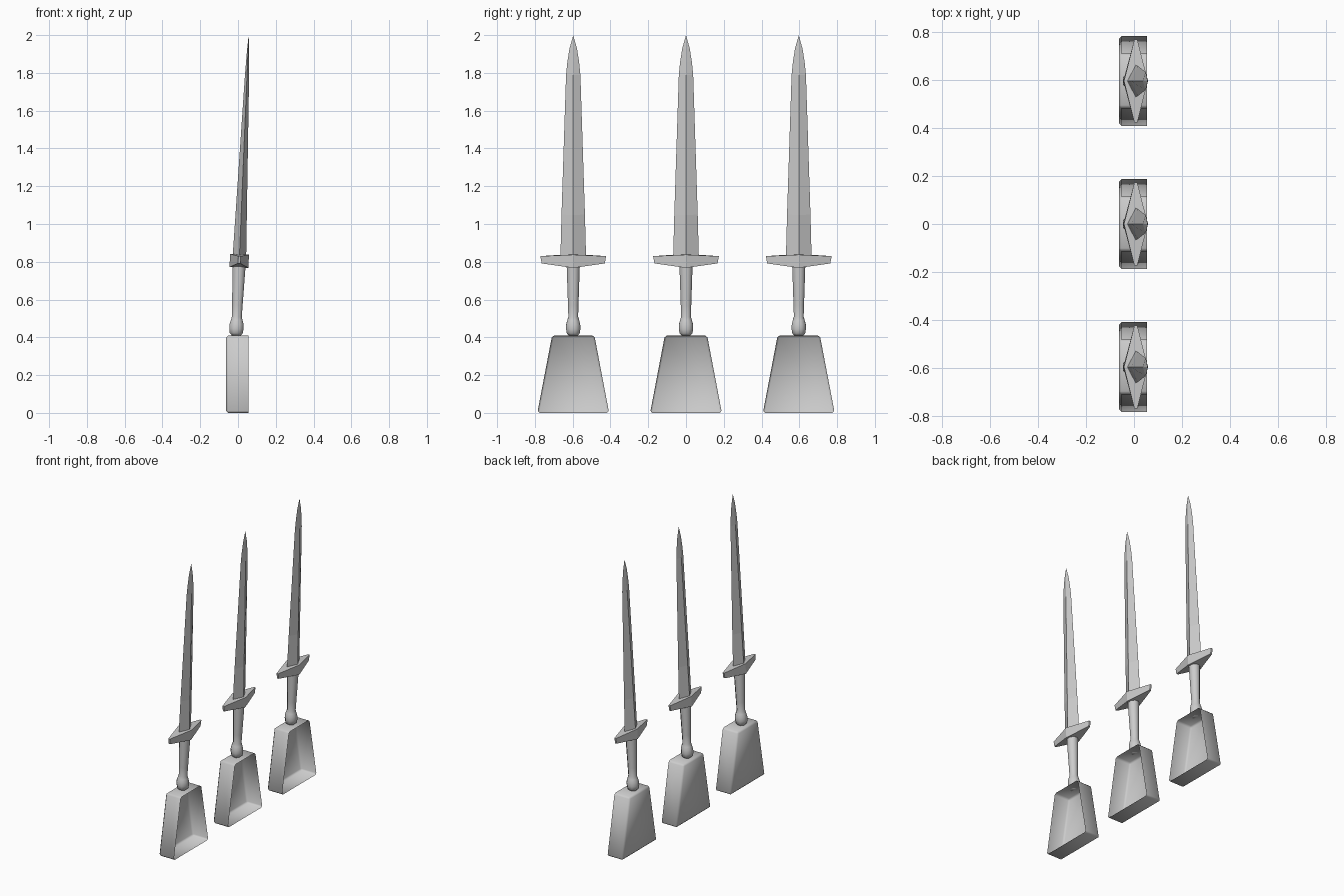
import bpy, bmesh, math
from mathutils import Matrix, Vector

cube = bpy.data.objects.get("Cube")
if cube:
    bpy.data.objects.remove(cube, do_unlink=True)

# One plain grey for everything
grey = bpy.data.materials.new("plain_grey")
grey.use_nodes = True
colour = (0.6, 0.6, 0.6, 1)
grey.diffuse_color = colour
grey.node_tree.nodes["Principled BSDF"].inputs["Base Color"].default_value = colour

# The sword leans slightly towards +x
LEAN = Matrix.Translation((-0.01, 0, 0.41)) @ Matrix.Rotation(math.radians(2.4), 4, 'Y')


def finish(bm, name, y, smooth, matrix=Matrix()):
    bmesh.ops.transform(bm, matrix=Matrix.Translation((0, y, 0)) @ matrix, verts=bm.verts)
    mesh = bpy.data.meshes.new(name)
    bm.to_mesh(mesh)
    bm.free()
    mesh.materials.append(grey)
    obj = bpy.data.objects.new(name, mesh)
    bpy.context.collection.objects.link(obj)
    bpy.ops.object.select_all(action='DESELECT')
    obj.select_set(True)
    bpy.context.view_layer.objects.active = obj
    if smooth:
        bpy.ops.object.shade_smooth_by_angle(angle=math.radians(smooth))


def loft(rings):
    """Skin a list of closed rings and cap both ends."""
    bm = bmesh.new()
    loops = [[bm.verts.new(p) for p in ring] for ring in rings]
    n = len(loops[0])
    for low, high in zip(loops, loops[1:]):
        for i in range(n):
            j = (i + 1) % n
            bm.faces.new((low[i], low[j], high[j], high[i]))
    bm.faces.new(loops[0][::-1])
    bm.faces.new(loops[-1])
    bmesh.ops.remove_doubles(bm, verts=bm.verts, dist=0.0002)
    bmesh.ops.recalc_face_normals(bm, faces=bm.faces)
    return bm


def trapezoid(x, low, high):
    return [(x, -low, 0), (x, low, 0), (x, high, 0.41), (x, -high, 0.41)]


def diamond(rx, ry, z):
    return [(rx, 0, z), (0, ry, z), (-rx, 0, z), (0, -ry, z)]


def scoop(y):
    # Tapered tray, open towards +x, with chamfered closed edges
    bm = loft([trapezoid(-0.063, 0.19, 0.112), trapezoid(0.055, 0.19, 0.112)])
    front = max(bm.faces, key=lambda f: f.calc_center_median().x)
    bmesh.ops.delete(bm, geom=[front], context='FACES_ONLY')
    edges = [e for e in bm.edges if not e.is_boundary]
    bmesh.ops.bevel(bm, geom=edges, offset=0.011, segments=1, affect='EDGES')
    finish(bm, "scoop", y, 60)


def handle(y):
    # Bulbous pommel running into a flared grip
    profile = [(0.025, 0), (0.037, 0.012), (0.041, 0.035), (0.04, 0.06),
               (0.034, 0.08), (0.028, 0.1), (0.03, 0.16), (0.038, 0.38)]
    rings = [[(r * math.cos(a), r * math.sin(a), z)
              for a in [math.tau * (i + 0.5) / 8 for i in range(8)]]
             for r, z in profile]
    finish(loft(rings), "handle", y, 50, LEAN)


def guard(y):
    # Crossguard: diamond in plan with blunt ends, thinner at the tips
    sections = [(-0.174, 0.006, 0.382, 0.42), (0, 0.05, 0.36, 0.43),
                (0.174, 0.006, 0.382, 0.42)]
    rings = [[(-w, s * 0.96, low), (w, s * 0.96, low), (w, s, high), (-w, s, high)]
             for s, w, low, high in sections]
    finish(loft(rings), "crossguard", y, 0, LEAN)


def blade(y):
    # Diamond section tapering to a leaf-shaped point
    sections = [(0.036, 0.068, 0.41), (0.03, 0.062, 0.64), (0.011, 0.038, 1.38),
                (0.008, 0.031, 1.45), (0.005, 0.02, 1.52), (0, 0, 1.59)]
    finish(loft_point(sections), "blade", y, 0, LEAN)


def loft_point(sections):
    # Diamond loft whose last ring collapses to a single tip
    bm = loft([diamond(*s) for s in sections[:-1]])
    top = max(bm.faces, key=lambda f: f.calc_center_median().z)
    tip = bmesh.ops.poke(bm, faces=[top])["verts"][0]
    tip.co = Vector((0, 0, sections[-1][2]))
    bmesh.ops.recalc_face_normals(bm, faces=bm.faces)
    return bm


for y in (-0.597, 0, 0.597):
    scoop(y)
    handle(y)
    guard(y)
    blade(y)
